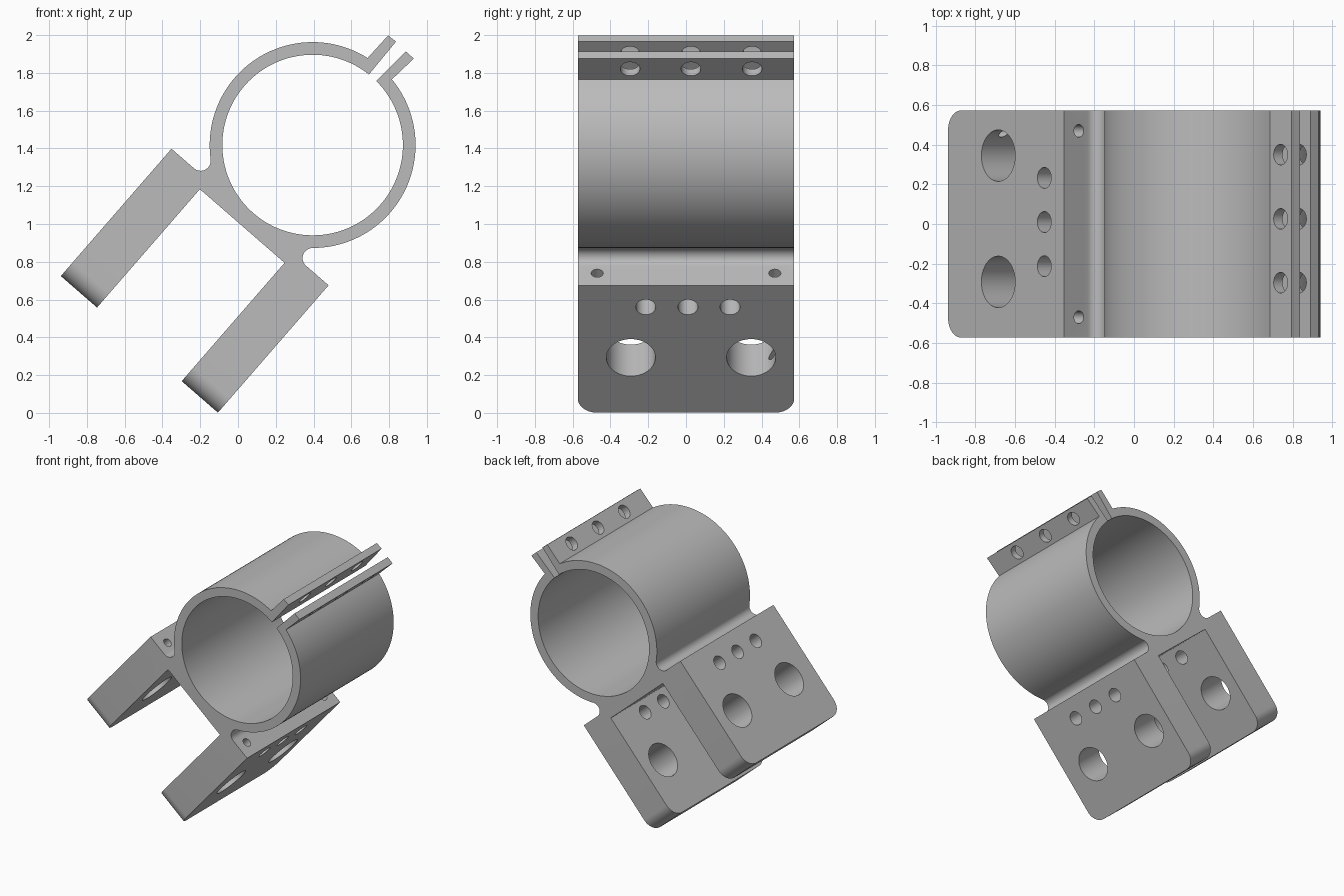
import bpy, bmesh
from math import radians, degrees, atan2, cos, sin
from mathutils import Matrix

if "Cube" in bpy.data.objects:
    bpy.data.objects.remove(bpy.data.objects["Cube"])

# Main sizes, in an upright frame with the ring axis at the origin
HALF = 0.573                       # half length along y
R_OUT, R_IN = 0.545, 0.478         # ring
LEG_OUT, LEG_IN = 0.551, 0.297     # leg faces
LEG_TOP, WEB, LEG_END = -0.505, -0.568, -1.398
FILLET = 0.0535
PLACE = Matrix.Translation((0.395, 0, 1.418)) @ Matrix.Rotation(radians(41), 4, 'Y')

metal = bpy.data.materials.new("grey_metal")
metal.use_nodes = True
GREY = (0.5, 0.5, 0.5, 1)
metal.diffuse_color = GREY
metal.node_tree.nodes["Principled BSDF"].inputs["Base Color"].default_value = GREY


def arc(cx, cz, r, start, end, steps):
    angles = [radians(start + (end - start) * i / steps) for i in range(steps + 1)]
    return [(cx + r * cos(a), cz + r * sin(a)) for a in angles]


def angle_of(p):
    return degrees(atan2(p[1], p[0]))


def make_object(name, bm):
    bmesh.ops.recalc_face_normals(bm, faces=bm.faces)
    mesh = bpy.data.meshes.new(name)
    bm.to_mesh(mesh)
    bm.free()
    mesh.materials.append(metal)
    obj = bpy.data.objects.new(name, mesh)
    bpy.context.collection.objects.link(obj)
    return obj


def add_bore(bm, radius, centre, length, axis):
    turn = Matrix.Rotation(radians(90), 4, 'Y') if axis == 'X' else Matrix()
    bmesh.ops.create_cone(bm, cap_ends=True, segments=40, radius1=radius, radius2=radius,
                          depth=length, matrix=Matrix.Translation(centre) @ turn)


# Clamp ears: outer root, outer tip, inner tip, inner root
ear_a = [(-0.083, 0.541), (-0.079, 0.700), (-0.026, 0.703), (-0.020, 0.478)]
ear_b = [(0.089, 0.538), (0.104, 0.697), (0.048, 0.698), (0.0325, 0.476)]

# Fillet and leg on one side, mirrored for the other
side = arc(-0.393, LEG_TOP + FILLET, FILLET, 49, -90, 14)
side += [(-LEG_OUT, LEG_TOP), (-LEG_OUT, LEG_END), (-LEG_IN, LEG_END), (-LEG_IN, WEB)]
other_side = [(-x, z) for x, z in reversed(side)]

# Whole outline: outer ring, legs, ears and bore
outline = arc(0, 0, R_OUT, angle_of(ear_a[0]), 229, 44)[:-1]
outline += side + other_side
outline += arc(0, 0, R_OUT, -49, angle_of(ear_b[0]), 44)[1:]
outline += ear_b[1:3]
outline += arc(0, 0, R_IN, angle_of(ear_b[3]), angle_of(ear_a[3]) - 360, 110)
outline += [ear_a[2], ear_a[1]]

# Extrude the outline along y
bm = bmesh.new()
face = bm.faces.new([bm.verts.new((x, -HALF, z)) for x, z in outline])
result = bmesh.ops.extrude_face_region(bm, geom=[face])
new_verts = [v for v in result["geom"] if isinstance(v, bmesh.types.BMVert)]
bmesh.ops.translate(bm, verts=new_verts, vec=(0, 2 * HALF, 0))

# Round the leg corners
corners = [e for e in bm.edges
           if all(abs(v.co.z - LEG_END) < 0.001 for v in e.verts)
           and abs(e.verts[0].co.y - e.verts[1].co.y) < 0.001]
bmesh.ops.bevel(bm, geom=corners, offset=0.1, segments=12, profile=0.5, affect='EDGES')
bracket = make_object("clamp_bracket", bm)

# Holes across the legs and the ears
bm = bmesh.new()
for y in (-0.292, 0.345):
    add_bore(bm, 0.13, (0, y, -1.012), 1.5, 'X')
for y in (-0.213, 0.01, 0.233):
    add_bore(bm, 0.053, (0, y, -0.658), 1.5, 'X')
for y in (-0.296, 0.026, 0.35):
    add_bore(bm, 0.052, (0, y, 0.618), 0.5, 'X')
cross_holes = make_object("cross_hole_cutter", bm)

# Deep blind holes down from the leg shoulders
bm = bmesh.new()
for x in (-0.453, 0.453):
    for y in (-0.47, 0.47):
        add_bore(bm, 0.032, (x, y, -0.805), 0.69, 'Z')
shoulder_holes = make_object("shoulder_hole_cutter", bm)

# Cut the holes and drop the cutters
bpy.context.view_layer.objects.active = bracket
for cutter in (cross_holes, shoulder_holes):
    cutter.hide_render = True
    cut = bracket.modifiers.new(cutter.name, 'BOOLEAN')
    cut.operation = 'DIFFERENCE'
    cut.solver = 'EXACT'
    cut.object = cutter
    bpy.ops.object.modifier_apply(modifier=cut.name)
    bpy.data.objects.remove(cutter)

# Smooth curved walls, then tilt into place
bpy.ops.object.select_all(action='DESELECT')
bracket.select_set(True)
bpy.ops.object.shade_smooth_by_angle(angle=radians(30))
bracket.matrix_world = PLACE
